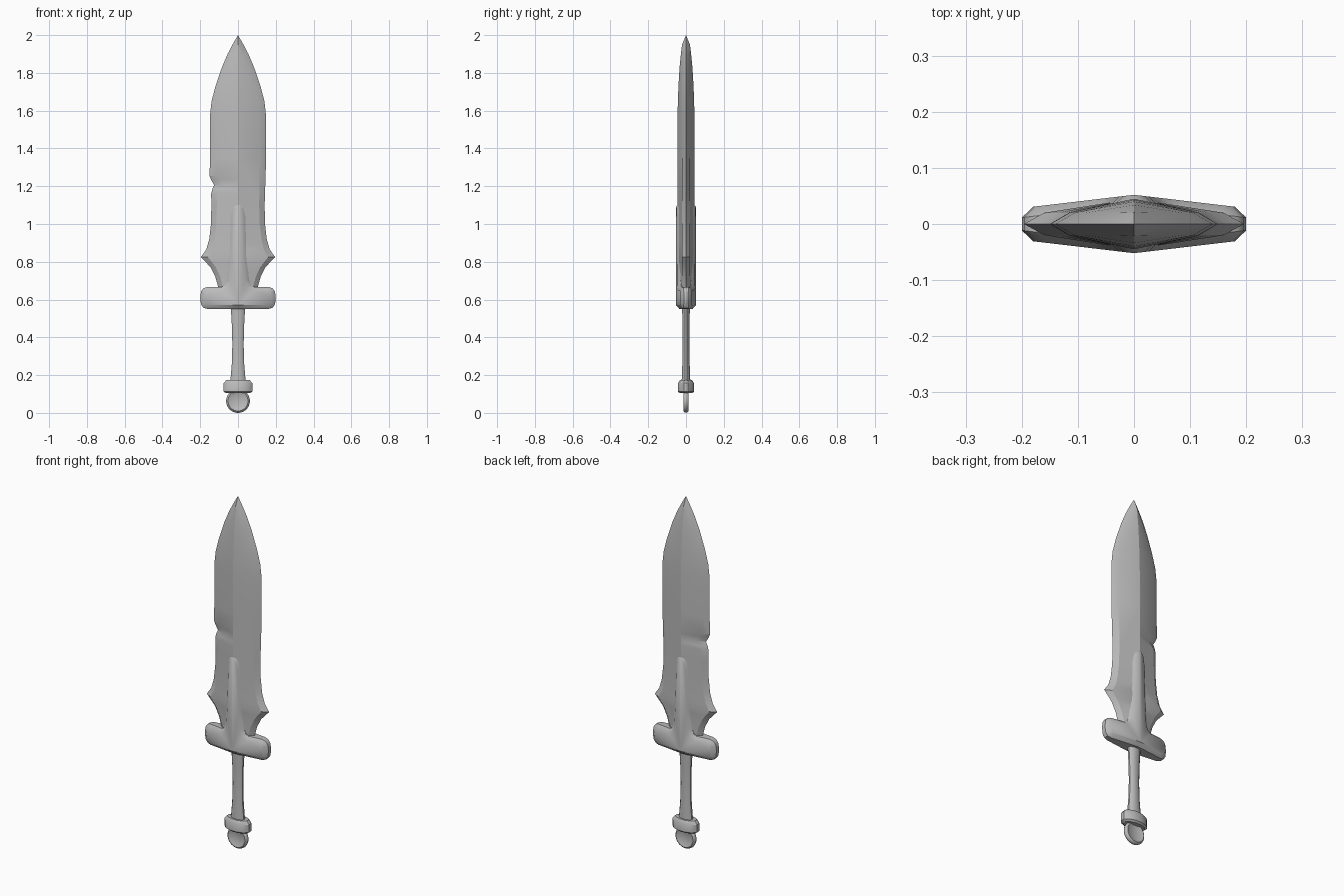
import bpy
import bmesh
from math import cos, sin, pi, radians
from mathutils import Vector

cube = bpy.data.objects.get("Cube")
if cube:
    bpy.data.objects.remove(cube, do_unlink=True)

GREY = (0.5, 0.5, 0.5, 1)
metal = bpy.data.materials.new("plain grey")
metal.use_nodes = True
metal.diffuse_color = GREY
metal.node_tree.nodes["Principled BSDF"].inputs["Base Color"].default_value = GREY


def finish(name, bm, mirror=(), angle=30):
    """Turn a bmesh into a smooth-shaded object, mirrored on the given axes."""
    bmesh.ops.remove_doubles(bm, verts=bm.verts, dist=0.0002)
    for axis in mirror:
        copy = bmesh.ops.duplicate(bm, geom=bm.verts[:] + bm.edges[:] + bm.faces[:])["geom"]
        for v in (g for g in copy if isinstance(g, bmesh.types.BMVert)):
            v.co[axis] *= -1
        bmesh.ops.remove_doubles(bm, verts=bm.verts, dist=0.0002)
    bmesh.ops.recalc_face_normals(bm, faces=bm.faces)
    mesh = bpy.data.meshes.new(name)
    bm.to_mesh(mesh)
    bm.free()
    mesh.materials.append(metal)
    obj = bpy.data.objects.new(name, mesh)
    bpy.context.collection.objects.link(obj)
    bpy.ops.object.select_all(action="DESELECT")
    obj.select_set(True)
    bpy.context.view_layer.objects.active = obj
    bpy.ops.object.shade_smooth_by_angle(angle=radians(angle))
    return obj


def bridge(bm, rows):
    """Skin neighbouring rows of points with quads."""
    rows = [[bm.verts.new(p) for p in row] for row in rows]
    for a, b in zip(rows, rows[1:]):
        for i in range(len(a) - 1):
            bm.faces.new((a[i], a[i + 1], b[i + 1], b[i]))
    return rows


def loft(name, rings, sides, place, angle=30):
    """Closed oval loft; each ring is (radius, radius, offset)."""
    bm = bmesh.new()
    turn = [2 * pi * (i + 0.5) / sides for i in range(sides)]
    rows = [[bm.verts.new(place(a * cos(t), b * sin(t), h)) for t in turn] for a, b, h in rings]
    for a, b in zip(rows, rows[1:]):
        for i in range(sides):
            j = (i + 1) % sides
            bm.faces.new((a[i], a[j], b[j], b[i]))
    bm.faces.new(rows[0])
    bm.faces.new(rows[-1])
    return finish(name, bm, angle=angle)


# Blade: stations of height, half width, bevel width and ridge depth
lower = [(0.6, 0.095, 0.025, 0.045), (0.67, 0.106, 0.025, 0.045), (0.72, 0.12, 0.026, 0.045),
         (0.77, 0.145, 0.028, 0.045), (0.8, 0.172, 0.032, 0.045), (0.825, 0.196, 0.036, 0.045),
         (0.865, 0.168, 0.031, 0.045), (0.92, 0.152, 0.028, 0.045), (1.0, 0.143, 0.028, 0.045),
         (1.1, 0.141, 0.029, 0.045)]
notch = [(1.16, 0.142, 0.029, 0.045), (1.185, 0.136, 0.034, 0.045), (1.205, 0.126, 0.044, 0.045),
         (1.235, 0.143, 0.05, 0.045), (1.253, 0.15, 0.034, 0.045)]
upper = [(1.35, 0.149, 0.033, 0.045), (1.57, 0.149, 0.034, 0.045), (1.65, 0.14, 0.034, 0.043),
         (1.73, 0.119, 0.033, 0.04), (1.83, 0.085, 0.031, 0.034), (1.9, 0.055, 0.03, 0.027),
         (1.95, 0.029, 0.028, 0.021), (2.0, 0, 0, 0)]
bm = bmesh.new()
for side, stations in ((1, lower + upper), (-1, lower + notch + upper)):
    bridge(bm, [[(side * w, 0, z), (side * (w - inset), -min(0.02, ridge), z), (0, -ridge, z)]
                for z, w, inset, ridge in stations])
finish("blade", bm, mirror=(1,), angle=20)

# Guard with raised tongue: half outline, chamfered to a gently sloping face
outline = [(0, 0.55), (0.16, 0.55), (0.183, 0.556), (0.196, 0.575), (0.2, 0.608), (0.196, 0.642),
           (0.183, 0.66), (0.16, 0.667), (0.085, 0.667), (0.068, 0.676), (0.06, 0.7),
           (0.054, 0.8), (0.046, 1.04), (0.038, 1.083), (0.022, 1.106), (0, 1.113)]
CHAMFER = 0.02
inner = []
for i, (x, z) in enumerate(outline):
    before = Vector(outline[i - 1]) if i else Vector((-x - 0.1, z))
    after = Vector(outline[i + 1]) if i + 1 < len(outline) else Vector((-0.022, z - 0.007))
    d1, d2 = (Vector((x, z)) - before).normalized(), (after - Vector((x, z))).normalized()
    n1, n2 = Vector((-d1.y, d1.x)), Vector((-d2.y, d2.x))
    step = (n1 + n2) * CHAMFER / (1 + n1.dot(n2))
    inner.append((max(0, x + step.x) if x else 0, z + step.y))


def slope(x):
    return 0.052 - 0.118 * x


bm = bmesh.new()
rows = bridge(bm, [[(x, 0, z) for x, z in outline],
                   [(x, 0.017 - slope(x), z) for x, z in outline],
                   [(x, -slope(x), z) for x, z in inner]])
bm.faces.new(rows[-1])
finish("guard", bm, mirror=(0, 1), angle=40)


def upright(a, b, h):
    return (a, b, h)


def facing(a, b, h):
    return (a, h, b + 0.063)


# Grip, flared at both ends
loft("grip", [(0.043, 0.024, 0.15), (0.04, 0.023, 0.19), (0.034, 0.02, 0.26), (0.031, 0.018, 0.36),
              (0.033, 0.018, 0.45), (0.038, 0.021, 0.54), (0.04, 0.022, 0.58)], 12, upright, 40)

# Collar with chamfered rims
loft("collar", [(0.066, 0.034, 0.104), (0.079, 0.044, 0.113), (0.079, 0.044, 0.157),
                (0.064, 0.033, 0.174)], 12, upright, 35)

# Pommel: a thin dished disc
half = [(0.034, 0.007), (0.045, 0.012), (0.053, 0.014), (0.06, 0.009), (0.063, 0)]
disc = [(r, r, -y) for r, y in half] + [(r, r, y) for r, y in half[-2::-1]]
loft("pommel", disc, 24, facing, 40)
